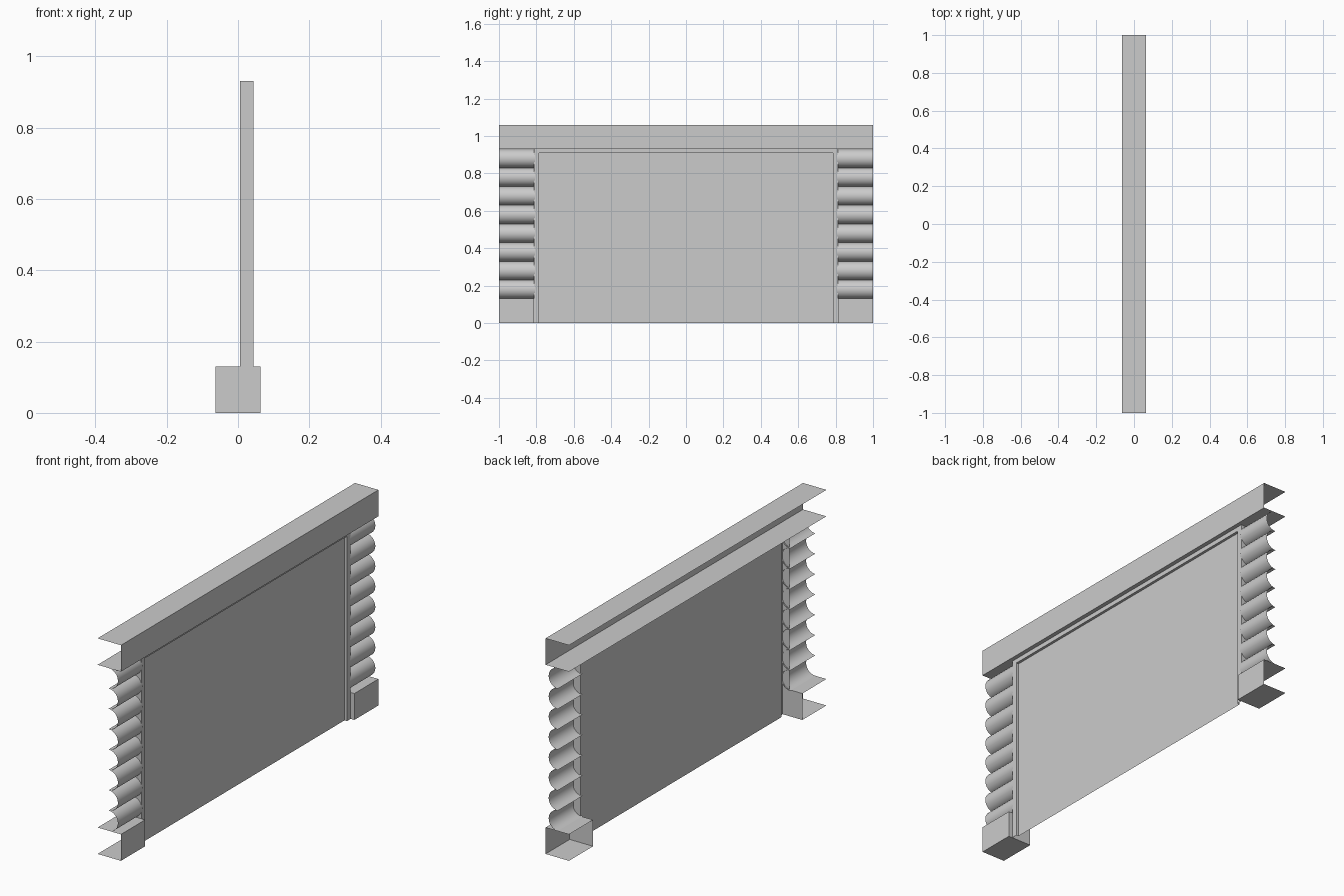
import bpy
from math import sin, cos, pi

if "Cube" in bpy.data.objects:
    bpy.data.objects.remove(bpy.data.objects["Cube"])

FRONT, BACK = 0.0635, -0.0635      # depth of beam and base blocks
BASE, EAVE, TOP = 0.13, 0.93, 1.06
JAMB_OUT, JAMB_IN = 0.813, 0.785


def along_y(profile, y0, y1):
    """Open (x, z) profile swept along y."""
    return [[(x, y0, z) for x, z in profile], [(x, y1, z) for x, z in profile]]


def along_z(profile, z0, z1):
    """Open (x, y) profile swept along z."""
    return [[(x, y, z0) for x, y in profile], [(x, y, z1) for x, y in profile]]


def sheet_object(name, strips, mirror=False, smooth=False):
    """Join open sheets into one object, optionally mirrored across y."""
    verts, faces = [], []
    for a, b in strips:
        s, n = len(verts), len(a)
        verts += a + b
        faces += [(s + i, s + n + i, s + n + i + 1, s + i + 1) for i in range(n - 1)]
    mesh = bpy.data.meshes.new(name)
    mesh.from_pydata(verts, [], faces)
    ob = bpy.data.objects.new(name, mesh)
    bpy.context.collection.objects.link(ob)
    if smooth:
        bpy.ops.object.select_all(action='DESELECT')
        ob.select_set(True)
        bpy.context.view_layer.objects.active = ob
        bpy.ops.object.shade_smooth_by_angle(angle=pi / 5)
    if mirror:
        mod = ob.modifiers.new("mirror", 'MIRROR')
        mod.use_axis = (False, True, False)
        mod.use_mirror_merge = False
    return ob


def channel(z0, z1):
    """C-shaped profile, open at the back."""
    return [(BACK, z0), (FRONT, z0), (FRONT, z1), (BACK, z1)]


# Top beam: channel open at the back and ends
sheet_object("top_beam", [along_y(channel(EAVE, TOP), -1, 1)])

# Base blocks: short channels closed on the side facing the door
sheet_object("base_blocks", [
    along_y(channel(0, BASE), JAMB_OUT, 1),
    along_z([(FRONT, JAMB_OUT), (BACK, JAMB_OUT)], 0, BASE),
], mirror=True)

# Log wall: eight half-round logs stacked each side
LOGS, SEG, CENTRE_X = 8, 12, -0.003
r = (EAVE - BASE) / LOGS / 2
logs = [(CENTRE_X, BASE)]
for k in range(LOGS):
    zc = BASE + r * (2 * k + 1)
    logs += [(CENTRE_X + r * sin(pi * i / SEG), zc - r * cos(pi * i / SEG))
             for i in range(1, SEG + 1)]
sheet_object("log_walls", [along_y(logs, 0.807, 1)], mirror=True, smooth=True)

# Door frame: jambs with outer side, front and reveal, plus lintel
sheet_object("door_jambs", [along_z(
    [(0.005, JAMB_OUT), (0.043, JAMB_OUT), (0.043, JAMB_IN), (0.03, JAMB_IN)], 0, EAVE)],
    mirror=True)
sheet_object("door_lintel", [along_y(
    [(0.03, 0.908), (0.043, 0.908), (0.043, EAVE)], -JAMB_IN, JAMB_IN)])

# Door panel, recessed in the frame
sheet_object("door_panel", [along_y([(0.03, 0), (0.03, 0.908)], -JAMB_IN, JAMB_IN)])
